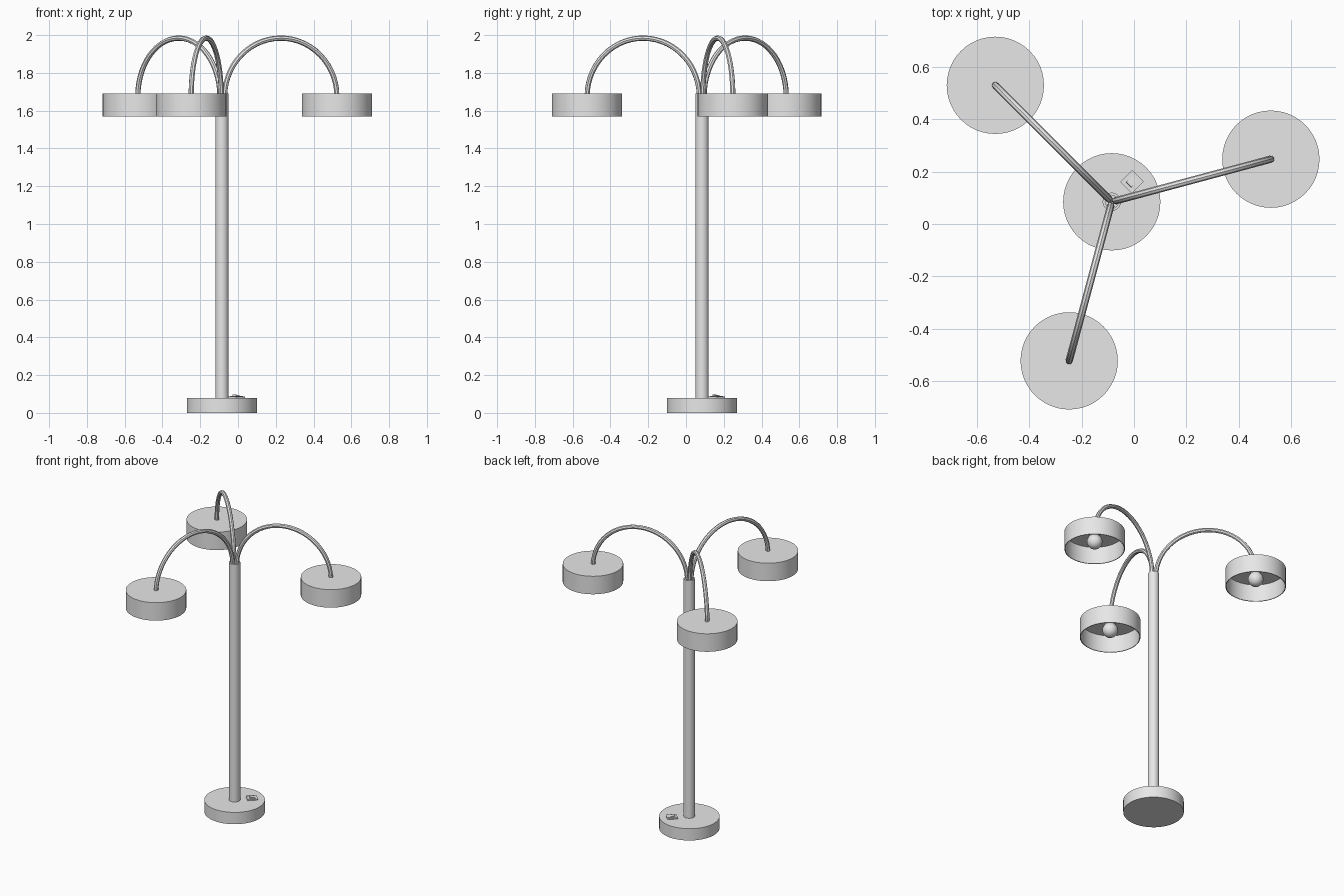
import bpy, bmesh, math
from mathutils import Matrix, Vector

cube = bpy.data.objects.get("Cube")
if cube:
    bpy.data.objects.remove(cube, do_unlink=True)

# One flat grey for the whole lamp
grey = bpy.data.materials.new("light grey metal")
grey.use_nodes = True
grey.diffuse_color = (0.8, 0.8, 0.8, 1)
grey.node_tree.nodes["Principled BSDF"].inputs["Base Color"].default_value = (0.8, 0.8, 0.8, 1)

CENTER = Vector((-0.085, 0.085, 0))
REACH = 0.63
SHADE_TOP = 1.69


def finish(obj):
    obj.data.materials.append(grey)
    bpy.ops.object.select_all(action="DESELECT")
    obj.select_set(True)
    bpy.context.view_layer.objects.active = obj
    bpy.ops.object.shade_smooth_by_angle(angle=math.radians(35))
    return obj


def add_mesh(name, bm, location):
    bmesh.ops.recalc_face_normals(bm, faces=bm.faces)
    mesh = bpy.data.meshes.new(name)
    bm.to_mesh(mesh)
    bm.free()
    obj = bpy.data.objects.new(name, mesh)
    obj.location = location
    bpy.context.collection.objects.link(obj)
    return finish(obj)


def lathe(name, profile, location, sides=32):
    """Spin an (r, z) profile around the vertical axis."""
    bm = bmesh.new()
    verts = [bm.verts.new((r, 0, z)) for r, z in profile]
    edges = [bm.edges.new(pair) for pair in zip(verts, verts[1:])]
    bmesh.ops.spin(bm, geom=verts + edges, cent=(0, 0, 0), axis=(0, 0, 1),
                   angle=math.tau, steps=sides)
    bmesh.ops.remove_doubles(bm, verts=bm.verts, dist=0.0001)
    return add_mesh(name, bm, location)


def box(name, size, location, tilt=0):
    bm = bmesh.new()
    bmesh.ops.create_cube(bm, size=1)
    bmesh.ops.scale(bm, vec=size, verts=bm.verts)
    obj = add_mesh(name, bm, location)
    obj.rotation_euler = (0, tilt, math.radians(45))
    return obj


# Base and pole
lathe("base", [(0, 0), (0.186, 0), (0.186, 0.08), (0, 0.08)], CENTER, 48)
lathe("pole", [(0, 0.075), (0.035, 0.075), (0.035, SHADE_TOP), (0.025, SHADE_TOP),
               (0.025, 1.67), (0, 1.67)], CENTER)

# Rocker switch on the base
spot = CENTER + Vector((0.077, 0.077, 0))
box("switch_plate", (0.066, 0.062, 0.008), spot + Vector((0, 0, 0.082)))
box("switch_frame", (0.05, 0.046, 0.008), spot + Vector((0, 0, 0.085)))
box("switch_rocker", (0.034, 0.028, 0.01), spot + Vector((0, 0, 0.088)), 0.2)

# Three arched arms, each with a drum shade, socket and bulb
bulb_profile = [(0.048 * math.sin(a), 1.62 - 0.048 * math.cos(a))
                for a in (math.pi * i / 12 for i in range(13))]
for number in range(3):
    angle = math.radians(15 + 120 * number)
    out = Vector((math.cos(angle), math.sin(angle), 0))
    hub = CENTER + out * REACH
    suffix = f"_{number + 1}"

    curve = bpy.data.curves.new("arm" + suffix, "CURVE")
    curve.dimensions = "3D"
    curve.bevel_depth = 0.014
    curve.bevel_resolution = 2
    curve.use_fill_caps = True
    steps = 28
    spline = curve.splines.new("POLY")
    spline.points.add(steps)
    half = (REACH - 0.015) / 2
    for i, point in enumerate(spline.points):
        a = math.pi * i / steps
        p = CENTER + out * (REACH - half - half * math.cos(a))
        point.co = (p.x, p.y, 1.675 + 0.309 * math.sin(a), 1)
    arm = bpy.data.objects.new("arm" + suffix, curve)
    bpy.context.collection.objects.link(arm)
    bpy.ops.object.select_all(action="DESELECT")
    arm.select_set(True)
    bpy.context.view_layer.objects.active = arm
    bpy.ops.object.convert(target="MESH")
    finish(bpy.context.view_layer.objects.active)

    lathe("shade" + suffix, [(0, SHADE_TOP), (0.186, SHADE_TOP), (0.186, 1.568),
                             (0.181, 1.568), (0.181, 1.684), (0, 1.684)], hub, 48)
    lathe("socket" + suffix, [(0, 1.685), (0.032, 1.685), (0.032, 1.645), (0, 1.645)], hub, 24)
    lathe("bulb" + suffix, bulb_profile, hub, 24)
